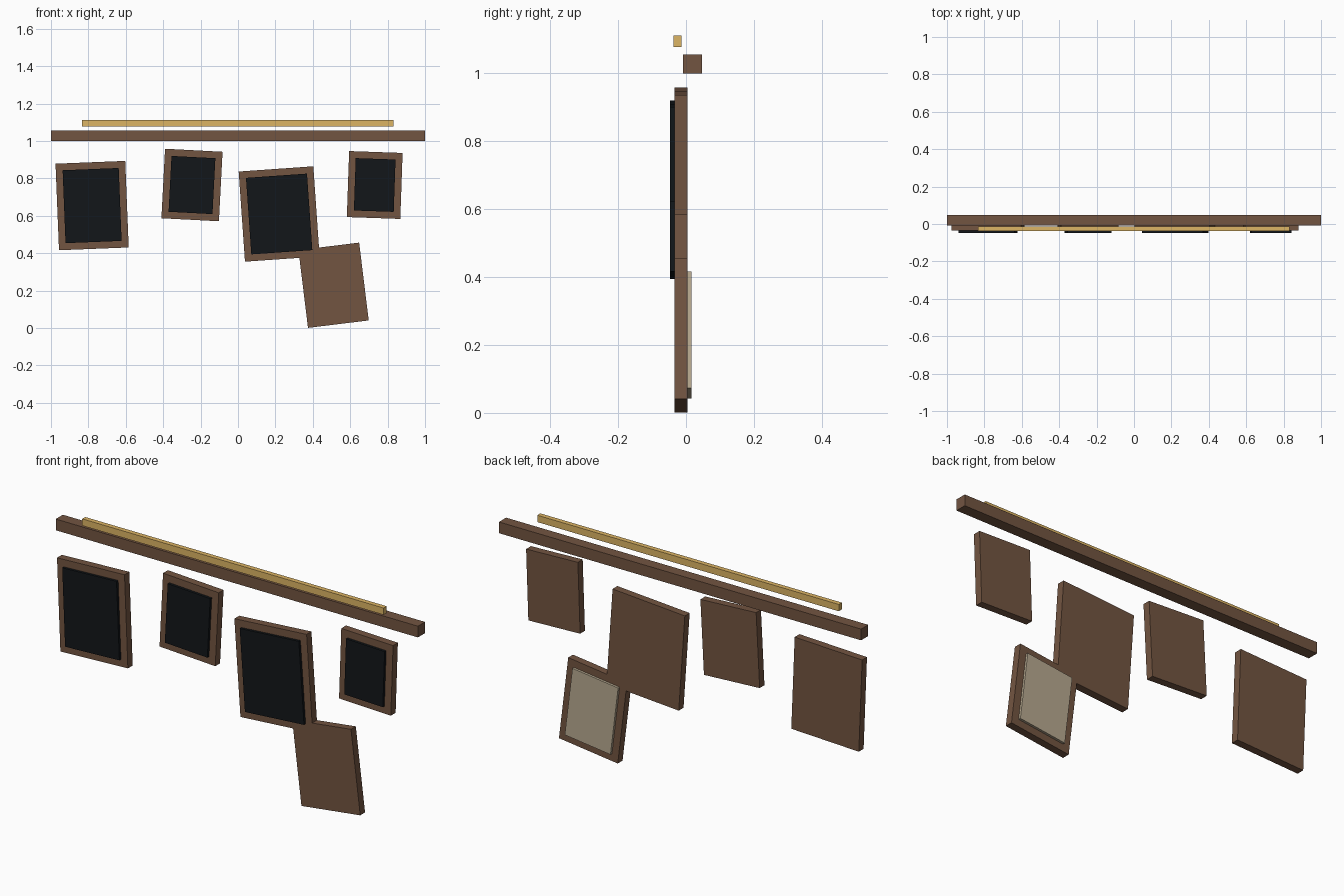
import bpy
from math import radians
from mathutils import Matrix

default = bpy.data.objects.get("Cube")
if default:
    bpy.data.objects.remove(default, do_unlink=True)


def material(name, color):
    mat = bpy.data.materials.new(name)
    mat.use_nodes = True
    mat.diffuse_color = (*color, 1)
    bsdf = next(n for n in mat.node_tree.nodes if n.type == "BSDF_PRINCIPLED")
    bsdf.inputs["Base Color"].default_value = (*color, 1)
    bsdf.inputs["Roughness"].default_value = 0.7
    return mat


WOOD = material("brown_wood", (0.17, 0.09, 0.053))
BRASS = material("brass", (0.72, 0.46, 0.13))
DARK = material("dark_canvas", (0.006, 0.008, 0.010))
LINEN = material("bare_linen", (0.48, 0.40, 0.28))


def slab(name, center, width, height, depth, mat, tilt=0):
    """Box with its depth along y, tilted counter-clockwise as seen from the front."""
    x, y_range, z = center[0], depth, center[1]
    bpy.ops.mesh.primitive_cube_add(size=1)
    obj = bpy.context.object
    obj.name = name
    obj.data.transform(Matrix.Diagonal((width, y_range[1] - y_range[0], height, 1)))
    obj.location = (x, sum(y_range) / 2, z)
    obj.rotation_euler.y = -radians(tilt)
    obj.data.materials.append(mat)
    return obj


FRAME_DEPTH = (-0.034, 0.004)
FRONT_DEPTH = (-0.047, -0.030)
BACK_DEPTH = (0.0, 0.016)
BORDER = 0.073

# Picture rail and the brass lamp bar above it
slab("picture_rail", (0, 1.028), 2.0, 0.056, (-0.009, 0.047), WOOD)
slab("lamp_bar", (-0.002, 1.095), 1.665, 0.034, (-0.037, -0.013), BRASS)

# Hanging pictures: name, centre, width, height, tilt, faces the wall
pictures = [
    ("far_right", (-0.78, 0.655), 0.373, 0.463, 2.3, False),
    ("mid_right", (-0.246, 0.765), 0.308, 0.372, -3, False),
    ("mid_left", (0.22, 0.61), 0.40, 0.483, 4, False),
    ("far_left", (0.731, 0.765), 0.286, 0.353, -2, False),
    ("fallen", (0.511, 0.229), 0.327, 0.419, 7, True),
]
for name, center, w, h, tilt, turned in pictures:
    slab(name + "_frame", center, w, h, FRAME_DEPTH, WOOD, tilt)
    slab(name + "_canvas", center, w - BORDER, h - BORDER,
         BACK_DEPTH if turned else FRONT_DEPTH,
         LINEN if turned else DARK, tilt)
